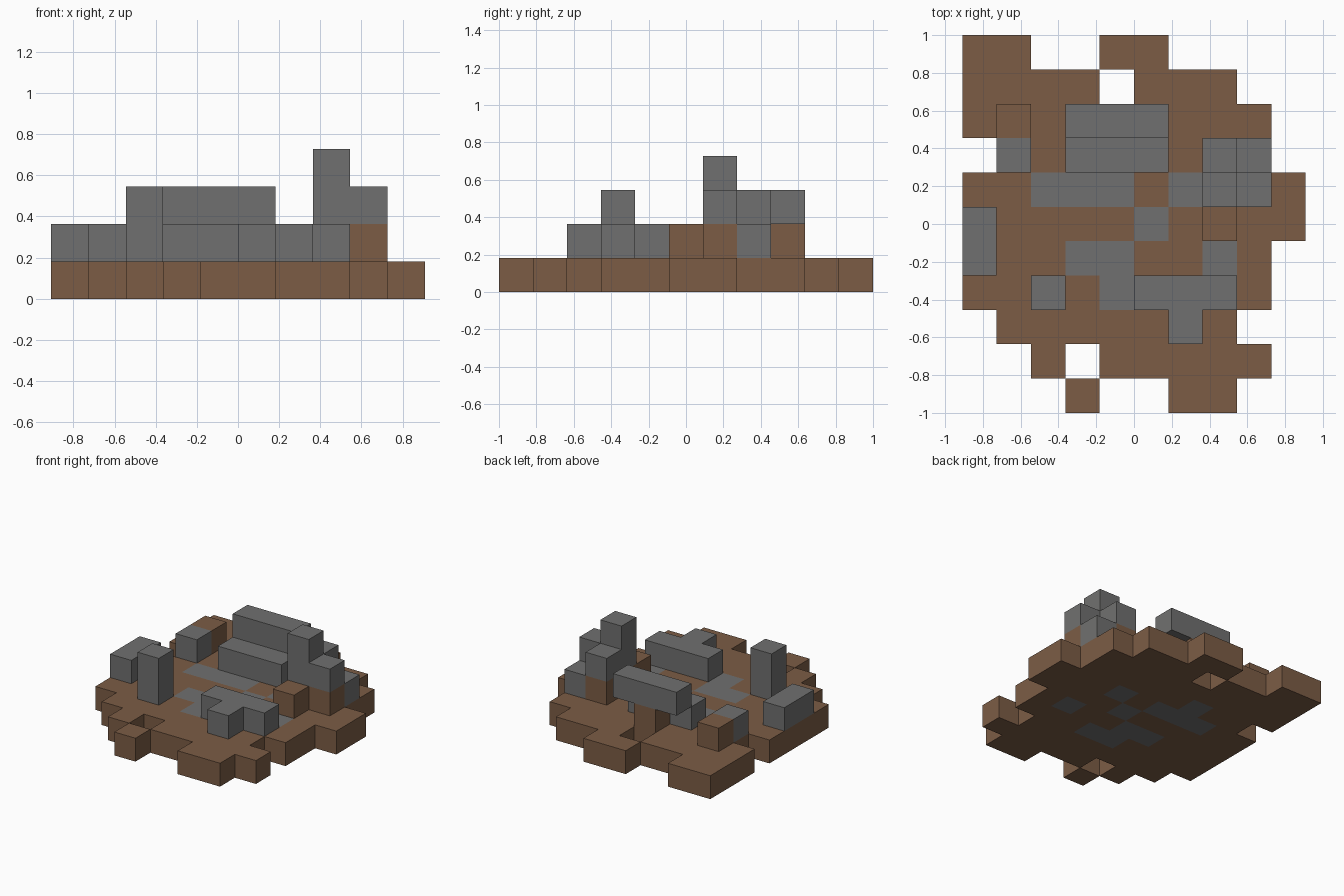
import bpy
import bmesh
from mathutils import Vector

cube = bpy.data.objects.get("Cube")
if cube:
    bpy.data.objects.remove(cube, do_unlink=True)

CELL = 2 / 11  # edge of one block


def make_material(name, rgb):
    mat = bpy.data.materials.new(name)
    mat.use_nodes = True
    mat.diffuse_color = (*rgb, 1)
    mat.node_tree.nodes["Principled BSDF"].inputs["Base Color"].default_value = (*rgb, 1)
    return mat


MATERIALS = [make_material("earth_brown", (0.2, 0.108, 0.06)),
             make_material("stone_gray", (0.163, 0.163, 0.16))]

# Letter -> part name and material (0 earth, 1 stone)
PARTS = {
    "e": ("ground", 0), "g": ("ground", 1),
    "p": ("earth_block", 0), "s": ("stone_block", 1),
    "l": ("back_beam_post", 0), "a": ("back_beam", 1), "b": ("low_beam", 1),
    "t": ("tower_footing", 0), "T": ("tower", 1), "c": ("tower_step", 1),
    "w": ("side_wall", 1), "k": ("pillar", 1), "f": ("front_wall", 1),
}

# One plan per level, bottom first; rows run back to front, columns along x
EMPTY = ["." * 10]
LEVELS = [
    ["ee..ee....",
     "eeee.eee..",
     "eeeeeeeee.",
     ".eegeeeee.",
     "eegggegeee",
     "eeeeegeeee",
     "eeeggeege."[:7] + "ge.",
     "eeeeggeee.",
     ".eeeeeee..",
     "..e.eeeee.",
     "...e..ee.."],
    EMPTY * 2 + [
     ".p..l.....",
     ".s.bbb.tc.",
     ".......tt.",
     "w......t..",
     "w.........",
     "..k..fff..",
     "......f..."],
    EMPTY * 2 + [
     "...aaa....",
     ".......T..",
     ".......TT.",
     *EMPTY * 2,
     "..k......."],
    EMPTY * 4 + [".......T.."],
]
# Stone patch beside the front wall
LEVELS[0][6] = "eeeggeege."

# Sort blocks into parts
blocks = {}
for k, plan in enumerate(LEVELS):
    for r, row in enumerate(plan):
        for c, letter in enumerate(row):
            if letter != ".":
                name, mat = PARTS[letter]
                blocks.setdefault(name, {})[(c - 5, 5 - r, k)] = mat


def build_part(name, cells):
    """Join blocks into one shell, leaving out faces between neighbours."""
    bm = bmesh.new()
    for pos, mat in cells.items():
        centre = Vector((pos[0] + 0.5, pos[1], pos[2] + 0.5))
        for axis in range(3):
            for sign in (-1, 1):
                n = Vector((0, 0, 0))
                n[axis] = sign
                if tuple(int(p + d) for p, d in zip(pos, n)) in cells:
                    continue
                u = Vector((0, 0, 0))
                u[(axis + 1) % 3] = 1
                v = n.cross(u)
                corners = [(-1, -1), (1, -1), (1, 1), (-1, 1)]
                verts = [bm.verts.new((centre + (n + u * i + v * j) / 2) * CELL)
                         for i, j in corners]
                bm.faces.new(verts).material_index = mat
    bmesh.ops.remove_doubles(bm, verts=bm.verts, dist=0.001)
    mesh = bpy.data.meshes.new(name)
    bm.to_mesh(mesh)
    bm.free()
    for mat in MATERIALS:
        mesh.materials.append(mat)
    bpy.context.collection.objects.link(bpy.data.objects.new(name, mesh))


for part, cells in blocks.items():
    build_part(part, cells)
